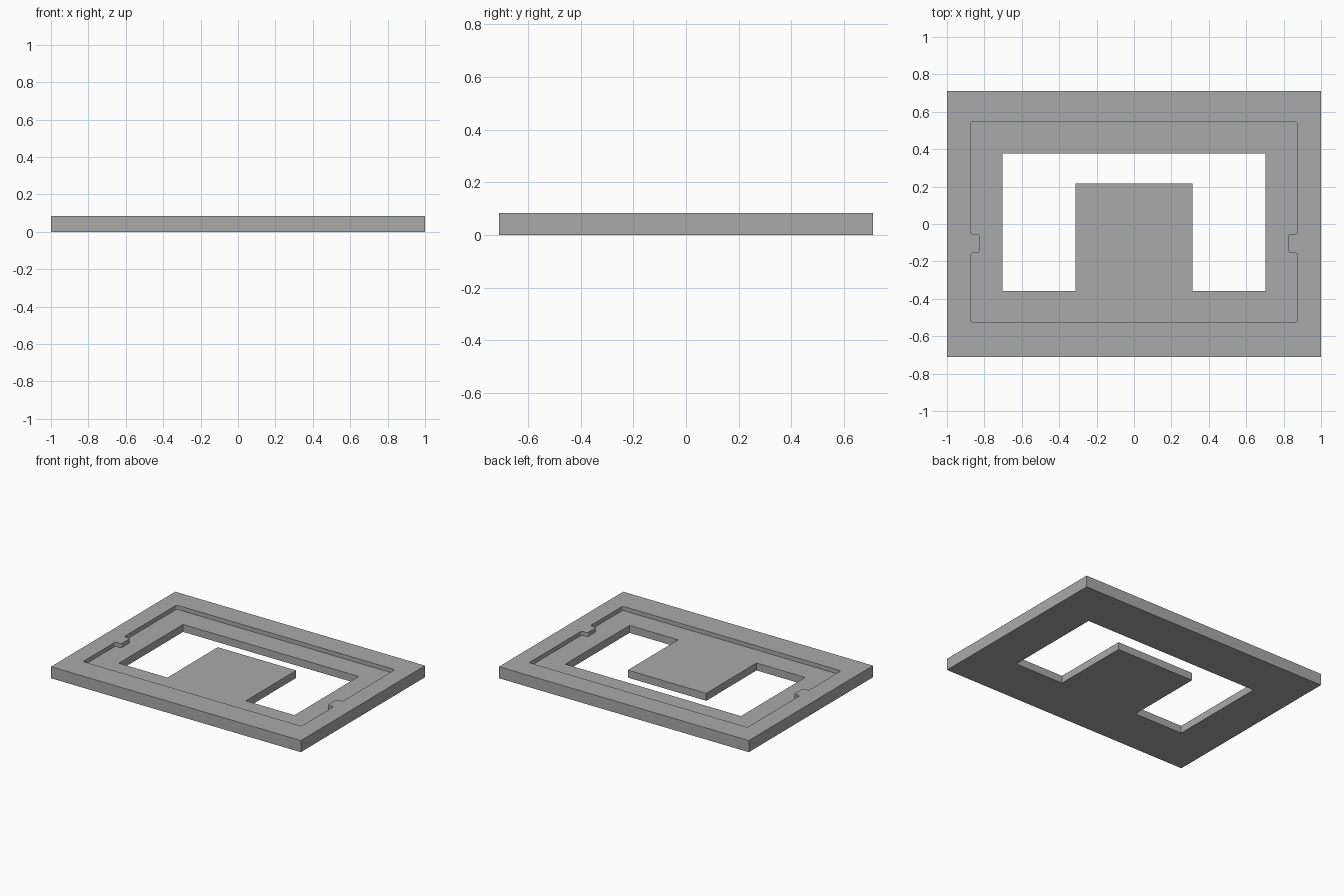
import bpy, bmesh

cube = bpy.data.objects.get("Cube")
if cube:
    bpy.data.objects.remove(cube, do_unlink=True)

HEIGHT, FLOOR = 0.084, 0.054

grey = bpy.data.materials.new("plain grey")
grey.use_nodes = True
colour = (0.4, 0.4, 0.4, 1)
grey.diffuse_color = colour
grey.node_tree.nodes["Principled BSDF"].inputs["Base Color"].default_value = colour


def prism(name, outline, bottom, top, radius=0):
    """Extrude an outline upwards, optionally rounding its upright edges."""
    bm = bmesh.new()
    face = bm.faces.new([bm.verts.new((x, y, bottom)) for x, y in outline])
    side = bmesh.ops.extrude_face_region(bm, geom=[face])["geom"]
    moved = [v for v in side if isinstance(v, bmesh.types.BMVert)]
    bmesh.ops.translate(bm, verts=moved, vec=(0, 0, top - bottom))
    if radius:
        upright = [e for e in bm.edges
                   if abs(e.verts[0].co.z - e.verts[1].co.z) > 0.001]
        bmesh.ops.bevel(bm, geom=upright, offset=radius, segments=4,
                        profile=0.5, affect='EDGES')
    bmesh.ops.recalc_face_normals(bm, faces=bm.faces[:])
    mesh = bpy.data.meshes.new(name)
    bm.to_mesh(mesh)
    bm.free()
    mesh.materials.append(grey)
    obj = bpy.data.objects.new(name, mesh)
    bpy.context.collection.objects.link(obj)
    return obj


def mirrored(half):
    """Complete a right-hand half outline across x = 0."""
    return half + [(-x, y) for x, y in reversed(half)]


def cut(target, cutter):
    mod = target.modifiers.new(cutter.name, 'BOOLEAN')
    mod.operation = 'DIFFERENCE'
    mod.solver = 'EXACT'
    mod.object = cutter
    cutter.hide_render = True
    bpy.context.view_layer.objects.active = target
    bpy.ops.object.modifier_apply(modifier=mod.name)
    bpy.data.objects.remove(cutter, do_unlink=True)


# Solid slab
frame = prism("frame_plate", mirrored([(1, -0.71), (1, 0.71)]), 0, HEIGHT)

# Shallow tray with a small locating lug on each side
tray = mirrored([(0.874, -0.524), (0.874, -0.155), (0.826, -0.155),
                 (0.826, -0.053), (0.874, -0.053), (0.874, 0.546)])
cut(frame, prism("tray_cutter", tray, FLOOR, HEIGHT + 0.1, 0.012))

# U-shaped window that leaves the central tongue
window = mirrored([(0.314, 0.217), (0.314, -0.358),
                   (0.703, -0.358), (0.703, 0.376)])
cut(frame, prism("window_cutter", window, -0.1, HEIGHT + 0.1))
